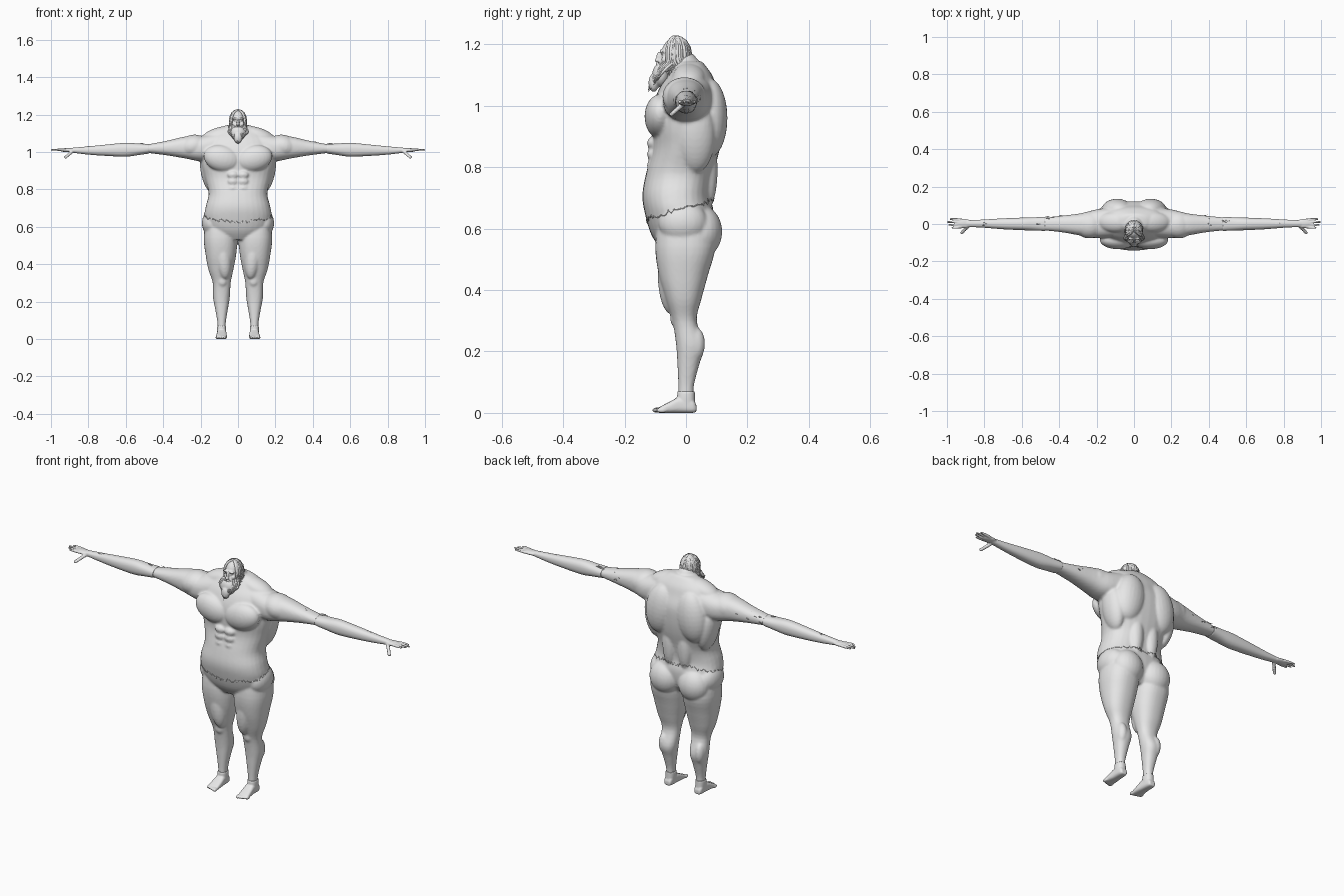
import bpy, bmesh, math, random
from math import sin, cos, pi, radians
from mathutils import Vector, Matrix

random.seed(4)
cube = bpy.data.objects.get("Cube")
if cube:
    bpy.data.objects.remove(cube)

skin = bpy.data.materials.new("plain_grey")
skin.use_nodes = True
grey = (0.8, 0.8, 0.8, 1)
skin.diffuse_color = grey
skin.node_tree.nodes["Principled BSDF"].inputs["Base Color"].default_value = grey

AXES = {"x": lambda t, a, b: (t, a, b),
        "y": lambda t, a, b: (a, t, b),
        "z": lambda t, a, b: (a, b, t)}


def spline(rows, steps=4):
    """Smooth the rows with a Catmull-Rom curve."""
    out = []
    for i in range(len(rows) - 1):
        p = [rows[max(0, min(len(rows) - 1, i + k))] for k in (-1, 0, 1, 2)]
        for s in range(steps):
            t = s / steps
            out.append([b + 0.5 * t * (c - a + t * (2*a - 5*b + 4*c - d + t * (3*(b - c) + d - a)))
                        for a, b, c, d in zip(*p)])
    return out + [list(rows[-1])]


def loft(bm, axis, rows, side=1, n=32, power=2.3):
    """Rows are (position, low a, high a, low b, high b) along the axis."""
    rings = []
    for t, a0, a1, b0, b1 in spline(rows):
        ring = []
        for k in range(n):
            c, s = cos(2 * pi * k / n), sin(2 * pi * k / n)
            c = math.copysign(abs(c) ** (2 / power), c)
            s = math.copysign(abs(s) ** (2 / power), s)
            x, y, z = AXES[axis](t, (a0 + a1 + (a1 - a0) * c) / 2, (b0 + b1 + (b1 - b0) * s) / 2)
            ring.append(bm.verts.new((x * side, y, z)))
        rings.append(ring)
    for lower, upper in zip(rings, rings[1:]):
        for k in range(n):
            j = (k + 1) % n
            bm.faces.new((lower[k], lower[j], upper[j], upper[k]))
    bm.faces.new(rings[0])
    bm.faces.new(rings[-1])


def blob(bm, centre, radii, side=1, tilt=0):
    """Ellipsoid, tilted about the y axis in degrees."""
    m = (Matrix.Translation((centre[0] * side, centre[1], centre[2]))
         @ Matrix.Rotation(radians(tilt * side), 4, "Y") @ Matrix.Diagonal((*radii, 1)))
    bmesh.ops.create_uvsphere(bm, u_segments=24, v_segments=16, radius=1, matrix=m)


def finish(bm, name, voxel, smooth):
    """Fuse the overlapping volumes into one smooth skin."""
    bmesh.ops.recalc_face_normals(bm, faces=bm.faces)
    me = bpy.data.meshes.new(name)
    bm.to_mesh(me)
    bm.free()
    me.materials.append(skin)
    ob = bpy.data.objects.new(name, me)
    bpy.context.collection.objects.link(ob)
    rm = ob.modifiers.new("fuse", "REMESH")
    rm.mode, rm.voxel_size, rm.use_smooth_shade = "VOXEL", voxel, True
    sm = ob.modifiers.new("soften", "SMOOTH")
    sm.factor, sm.iterations = 0.5, smooth
    return ob


def strands(name, paths, radius, cyclic=False):
    """Tapered locks drawn as bevelled curves."""
    cu = bpy.data.curves.new(name, "CURVE")
    cu.dimensions, cu.bevel_depth, cu.bevel_resolution = "3D", radius, 1
    cu.use_fill_caps = True
    for path in paths:
        sp = cu.splines.new("POLY")
        sp.points.add(len(path) - 1)
        sp.use_cyclic_u = cyclic
        for i, (pt, co) in enumerate(zip(sp.points, path)):
            pt.co = (*co, 1)
            pt.radius = 1 if cyclic else max(0.1, 1 - (i / (len(path) - 1)) ** 2)
        sp.use_smooth = True
    cu.materials.append(skin)
    ob = bpy.data.objects.new(name, cu)
    bpy.context.collection.objects.link(ob)


# Body: trunk, upper arms and legs
body = bmesh.new()
trunk = [(.53, .09, -.08, .05), (.58, .155, -.113, .08), (.65, .18, -.134, .09),
         (.71, .172, -.142, .08), (.78, .157, -.13, .09), (.86, .178, -.11, .11),
         (.93, .195, -.112, .12), (1, .2, -.108, .12), (1.06, .18, -.085, .1),
         (1.1, .145, -.055, .085), (1.135, .085, -.03, .06), (1.145, .05, -.02, .05)]
loft(body, "z", [(z, -w, w, f, b) for z, w, f, b in trunk])
blob(body, (0, -.01, 1.12), (.05, .055, .06))
leg = [(.64, .02, .17, -.09, .08), (.54, .004, .183, -.1, .095), (.45, .01, .173, -.089, .072),
       (.37, .025, .158, -.066, .05), (.3, .039, .135, -.044, .035), (.22, .044, .133, -.032, .06),
       (.16, .054, .122, -.028, .044), (.09, .065, .11, -.025, .026), (.04, .067, .108, -.025, .025)]
arm = [(.1, -.07, .09, .95, 1.11), (.2, -.075, .078, .95, 1.085), (.28, -.063, .058, .965, 1.083),
       (.38, -.045, .045, .982, 1.06), (.49, -.033, .034, .996, 1.039)]
for s in (1, -1):
    loft(body, "z", leg, s)
    loft(body, "x", arm, s)
    blob(body, (.085, -.085, .965), (.1, .05, .07), s, -14)     # chest
    blob(body, (.24, -.005, 1.03), (.08, .072, .062), s, 12)    # shoulder cap
    blob(body, (.1, .01, 1.09), (.1, .055, .042), s, 16)        # neck slope
    blob(body, (.09, .075, .96), (.083, .06, .13), s, -8)       # upper back
    blob(body, (.045, .065, .79), (.04, .038, .13), s)          # lower back
    blob(body, (.155, .03, .9), (.045, .065, .12), s, 10)       # flank
    blob(body, (.084, .05, .59), (.083, .068, .085), s)         # seat
    blob(body, (.14, -.01, .62), (.053, .08, .07), s)           # hip
    blob(body, (.08, -.047, .45), (.045, .045, .13), s, 6)      # thigh
    blob(body, (.083, -.032, .31), (.026, .02, .032), s)        # knee
    blob(body, (.105, .03, .225), (.026, .032, .055), s)        # calf
    blob(body, (.33, -.005, 1.045), (.09, .035, .022), s, 12)   # upper arm
    for i in range(4):
        blob(body, (.027, -.107, .77 + i * .036), (.03, .02, .021), s)
body = finish(body, "body", .006, 4)

# Forearms with hands, and feet
forearm = [(.475, -.037, .038, .992, 1.043), (.53, -.035, .036, .984, 1.045),
           (.6, -.033, .034, .975, 1.049), (.7, -.028, .03, .979, 1.04),
           (.8, -.02, .024, .986, 1.03), (.88, -.016, .02, .996, 1.023), (.9, -.015, .02, 1, 1.02)]
foot = [(.034, .072, .103, .004, .025), (.02, .066, .11, 0, .045), (-.02, .062, .112, 0, .052),
        (-.05, .06, .115, 0, .038), (-.085, .06, .118, 0, .02)]
ankle = [(.02, .064, .111, -.029, .03), (.05, .063, .112, -.029, .029), (.07, .064, .111, -.028, .029)]
for s, label in ((1, "left"), (-1, "right")):
    bm = bmesh.new()
    loft(bm, "x", forearm, s)
    blob(bm, (.91, .003, 1.01), (.045, .025, .011), s)
    for i, length in enumerate((.975, .993, 1, .985)):
        y = -.02 + i * .0155
        loft(bm, "x", [(.92, y * .8 - .007, y * .8 + .008, 1.003, 1.018),
                       (.96, y - .006, y + .006, 1.006, 1.018),
                       (length, y - .0045, y + .0045, 1.008, 1.016)], s, 10)
    for i in range(6):
        t = i / 5
        blob(bm, (.885 + .036 * t, -.01 - .037 * t, 1.005 - .033 * t), (.01, .009 - .002 * t, .009 - .002 * t), s)
    finish(bm, label + "_forearm_and_hand", .0033, 2)

    bm = bmesh.new()
    loft(bm, "y", foot, s, power=3)
    loft(bm, "z", ankle, s)
    for i in range(5):
        blob(bm, (.067 + i * .0117, -.093 + i * .0035, .009), (.0085 - i * .0007, .017, .009), s)
    finish(bm, label + "_foot", .0035, 2)

# Head and face
head = bmesh.new()
CENTRE = Vector((0, -.035, 1.163))
blob(head, CENTRE, (.038, .046, .059))
blob(head, (0, -.055, 1.13), (.033, .033, .04))
blob(head, (0, -.088, 1.158), (.007, .009, .018))
blob(head, (0, -.093, 1.148), (.009, .009, .007))
for s in (1, -1):
    blob(head, (.015, -.077, 1.178), (.016, .009, .006), s, 10)
    blob(head, (.016, -.074, 1.167), (.007, .006, .004), s)
    blob(head, (.021, -.07, 1.15), (.011, .01, .011), s)
    blob(head, (.04, -.03, 1.16), (.006, .01, .014), s)
finish(head, "head", .003, 2)


def around(angle, rise, grow=1):
    return CENTRE + Vector((.041 * cos(rise) * sin(angle) * grow,
                            -.047 * cos(rise) * cos(angle) * grow, .061 * sin(rise)))


# Long hair falling from the crown
locks = []
for layer in range(3):
    for k in range(30):
        a = radians(58 + 244 * k / 29) + random.uniform(-.06, .06)
        back = (1 - cos(a)) / 2
        path = [around(a, radians(r - layer * 8), 1 + layer * .04) for r in (88, 65, 42, 20, 2)]
        end = path[-1]
        tip = 1.085 - .015 * back + layer * .012 + random.uniform(-.01, .012)
        for t in (.35, .7, 1):
            wave = .004 * sin(t * 6 + k)
            path.append(Vector((end.x * (1 + .2 * t) + wave, end.y + .045 * back * t, end.z + (tip - end.z) * t)))
        locks.append(path)
strands("hair", locks, .0065)

# Full beard and moustache
core = bmesh.new()
blob(core, (0, -.082, 1.1), (.04, .028, .04))
blob(core, (0, -.105, 1.075), (.022, .017, .03))
finish(core, "beard_core", .004, 2)
locks = []
for layer in range(3):
    for k in range(17):
        u = k / 8 - 1
        a = u * radians(80)
        start = around(a, radians(-22 - 10 * layer), 1.05)
        tip = Vector((u * .028 + random.uniform(-.004, .004), -.124 + .03 * abs(u) + layer * .003,
                      1.043 + .035 * abs(u) + layer * .012))
        path = []
        for i in range(7):
            t = i / 6
            p = start.lerp(tip, t)
            p.x += .018 * u * sin(pi * t) + .003 * sin(t * 8 + k)
            p.y -= .008 * sin(pi * t)
            path.append(p)
        locks.append(path)
for s in (1, -1):
    for drop in (0, .006):
        locks.append([Vector((s * .036 * t, -.093 + .016 * t * t, 1.138 - drop - .028 * t * t))
                      for t in (.05, .3, .6, 1)])
strands("beard", locks, .0055)

# Tufts along the arms
tufts = []
for s in (1, -1):
    for k in range(26):
        x = random.uniform(.3, .8)
        a = radians(random.uniform(0, 110))
        r = .052 - .037 * (x - .3) / .5
        tufts.append([Vector((s * (x + d), cos(a) * (r + h), 1.015 + sin(a) * (r + h) * .85))
                      for d, h in ((0, -.006), (.012, 0), (.03, .003))])
strands("arm_tufts", tufts, .003)

# Jagged seam around the hips, laid on the skin
bpy.context.view_layer.update()
shape = body.evaluated_get(bpy.context.evaluated_depsgraph_get())
seam = []
for k in range(120):
    a = 2 * pi * k / 120
    z = .625 + .04 * (1 - cos(a)) - .02 * max(0, -cos(a)) ** 8 + random.uniform(-.008, .008)
    out = Vector((sin(a), -cos(a), 0))
    hit, place, _, _ = shape.ray_cast(out * .5 + Vector((0, 0, z)), -out)
    if hit:
        seam.append(place)
strands("hip_seam", [seam], .002, True)
